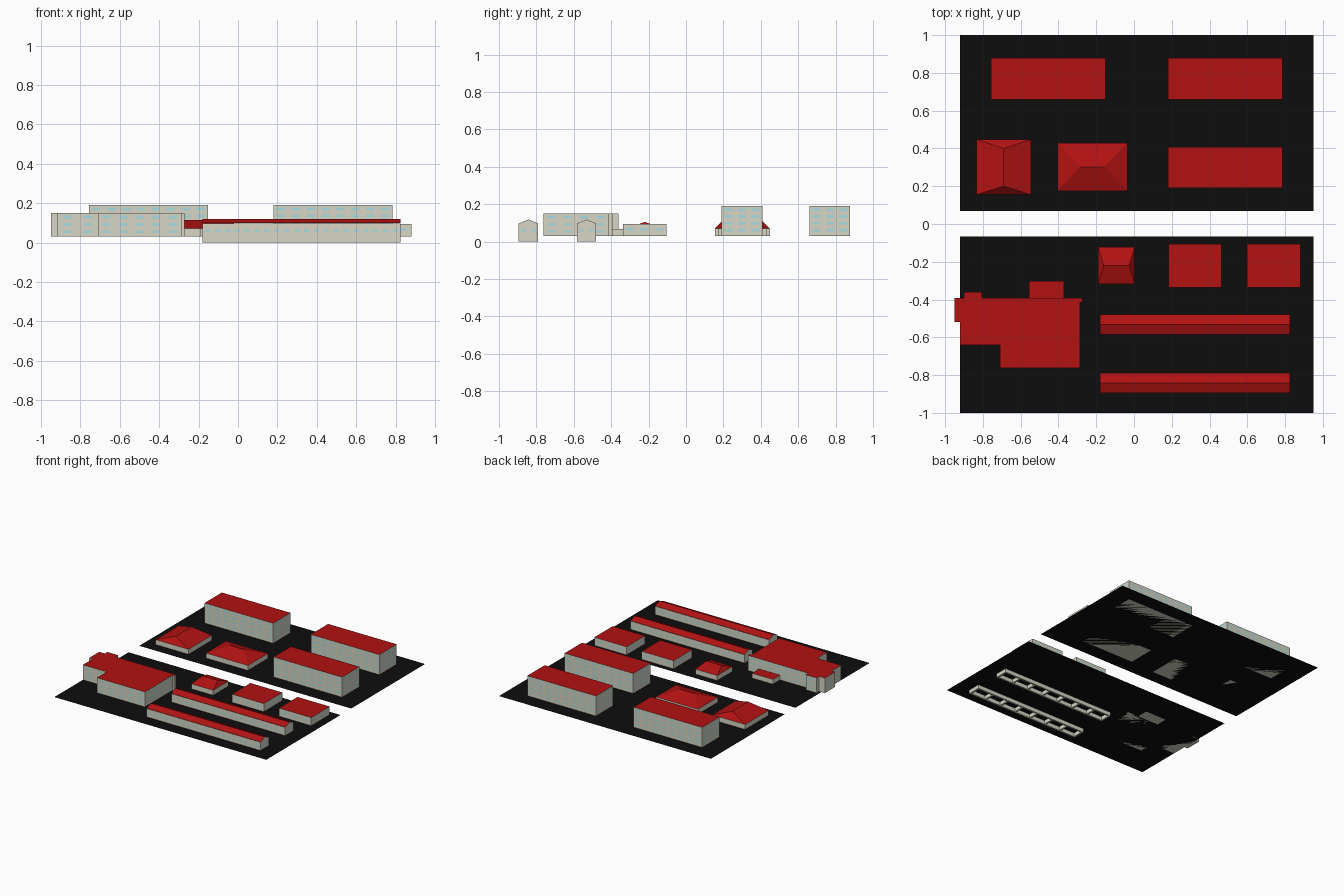
import bpy, math
from mathutils import Vector

if "Cube" in bpy.data.objects:
    bpy.data.objects.remove(bpy.data.objects["Cube"])

G = 0.03  # level of the ground sheets


def mat(name, rgb):
    m = bpy.data.materials.new(name)
    m.diffuse_color = (*rgb, 1)
    m.use_nodes = True
    m.node_tree.nodes["Principled BSDF"].inputs["Base Color"].default_value = m.diffuse_color
    return m


WALL = mat("wall", (0.68, 0.67, 0.56))
ROOF = mat("roof", (0.45, 0.006, 0.006))
GLASS = mat("glass", (0.40, 0.72, 0.75))
ASPHALT = mat("asphalt", (0.004, 0.004, 0.004))


def mesh(name, verts, faces, mats, idx=None):
    me = bpy.data.meshes.new(name)
    me.from_pydata(verts, [], faces)
    for m in mats:
        me.materials.append(m)
    for p, i in zip(me.polygons, idx or [0] * len(faces)):
        p.material_index = i
    ob = bpy.data.objects.new(name, me)
    bpy.context.collection.objects.link(ob)
    return ob


def prism(name, outline, z0, z1):
    """Vertical walls over a counter-clockwise plan, with a red flat roof."""
    n = len(outline)
    v = [(x, y, z) for z in (z0, z1) for x, y in outline]
    f = [(i, (i + 1) % n, n + (i + 1) % n, n + i) for i in range(n)]
    f += [tuple(range(n - 1, -1, -1)), tuple(range(n, 2 * n))]
    return mesh(name, v, f, [WALL, ROOF], [0] * (n + 1) + [1])


def rect(x0, x1, y0, y1):
    return [(x0, y0), (x1, y0), (x1, y1), (x0, y1)]


def windows(name, outline, floors, pitch=0.075, w=0.042, h=0.014):
    """Thin window panes laid on every wall of a plan."""
    v, f = [], []
    for i, p in enumerate(outline):
        a, b = Vector(p), Vector(outline[(i + 1) % len(outline)])
        length = (b - a).length
        n = int(length / pitch)
        if n < 1:
            continue
        d = (b - a) / length
        out = Vector((d.y, -d.x)) * 0.001
        for k in range(n):
            c = a + d * length * (k + 0.5) / n + out
            l, r = c - d * w / 2, c + d * w / 2
            for z in floors:
                s = len(v)
                v += [(*l, z - h / 2), (*r, z - h / 2), (*r, z + h / 2), (*l, z + h / 2)]
                f.append((s, s + 1, s + 2, s + 3))
    mesh(name, v, f, [GLASS])


def hip_house(name, x0, x1, y0, y1, ridge, eave, peak):
    """Low walls under a hipped roof; ridge = two plan points."""
    v = [(x, y, z) for z in (G, eave) for x, y in rect(x0, x1, y0, y1)]
    v += [(*p, peak) for p in ridge]
    f = [(i, (i + 1) % 4, 4 + (i + 1) % 4, 4 + i) for i in range(4)] + [(3, 2, 1, 0)]
    if ridge[0][1] == ridge[1][1]:  # ridge along x
        f += [(4, 5, 9, 8), (5, 6, 9), (6, 7, 8, 9), (7, 4, 8)]
    else:  # ridge along y
        f += [(4, 5, 8), (5, 6, 9, 8), (6, 7, 9), (7, 4, 8, 9)]
    mesh(name, v, f, [WALL, ROOF], [0] * 5 + [1] * 4)


def row_block(name, x0, x1, y0, y1, eave=0.097, peak=0.118, bays=7, t=0.013):
    """Long gabled row: hollow shell, cross walls, open underneath."""
    ym = (y0 + y1) / 2
    v, f, idx = [], [], []
    # gable ends and cross walls
    for k in range(bays + 1):
        a = x0 + (x1 - x0 - t) * k / bays
        s = len(v)
        v += [(x, y, z) for x in (a, a + t) for y, z in
              ((y0, 0), (y1, 0), (y1, eave), (ym, peak), (y0, eave))]
        f += [tuple(range(s + 4, s - 1, -1)), tuple(range(s + 5, s + 10)), (s, s + 1, s + 6, s + 5)]
        idx += [0, 0, 0]
    # long walls
    for a, b in ((y0, y0 + t), (y1 - t, y1)):
        s = len(v)
        v += [(x, y, z) for z in (0, eave) for x, y in rect(x0, x1, a, b)]
        f += [(s + i, s + (i + 1) % 4, s + 4 + (i + 1) % 4, s + 4 + i) for i in range(4)]
        f.append((s + 3, s + 2, s + 1, s))
        idx += [0] * 5
    # roof slopes
    s, e = len(v), 0.001
    v += [(x, y, z + e) for y, z in ((y0, eave), (ym, peak), (y1, eave)) for x in (x0, x1)]
    f += [(s, s + 1, s + 3, s + 2), (s + 2, s + 3, s + 5, s + 4)]
    idx += [1, 1]
    mesh(name, v, f, [WALL, ROOF], idx)
    # windows on the back and the ends
    windows(name + "_windows", [(x1, y0), (x1, y1), (x0, y1), (x0, y0)], [0.06], 0.05, 0.025)


# ground sheets either side of the road
for name, y0, y1 in (("ground_back", 0.07, 1.0), ("ground_front", -1.0, -0.065)):
    mesh(name, [(x, y, G) for x, y in rect(-0.92, 0.95, y0, y1)], [(0, 1, 2, 3)], [ASPHALT])

# tall four-storey blocks
for i, (x, y) in enumerate(((-0.757, 0.66), (0.18, 0.66), (0.18, 0.19))):
    plan = rect(x, x + 0.605, y, y + 0.218)
    prism(f"tall_block_{i}", plan, G, 0.19)
    windows(f"tall_block_windows_{i}", plan, [0.06, 0.097, 0.134, 0.17], 0.07)

# small flat-roofed blocks
for i, (x0, x1) in enumerate(((0.183, 0.464), (0.598, 0.882))):
    plan = rect(x0, x1, -0.337, -0.105)
    prism(f"small_block_{i}", plan, G, 0.095)
    windows(f"small_block_windows_{i}", plan, [0.065])

# hipped houses
hip_house("hip_house_left", -0.835, -0.545, 0.155, 0.448, [(-0.69, 0.2), (-0.69, 0.4)], 0.07, 0.118)
hip_house("hip_house_middle", -0.406, -0.035, 0.175, 0.43, [(-0.285, 0.303), (-0.155, 0.303)], 0.07, 0.115)
hip_house("hip_house_small", -0.19, 0.003, -0.317, -0.122, [(-0.16, -0.22), (-0.025, -0.22)], 0.07, 0.105)

# gabled rows
row_block("row_near", -0.18, 0.825, -0.895, -0.79)
row_block("row_far", -0.18, 0.825, -0.584, -0.48)

# large stepped building with bays and a low porch
main = [(-0.92, -0.64), (-0.71, -0.64), (-0.71, -0.763), (-0.287, -0.763), (-0.287, -0.415),
        (-0.272, -0.415), (-0.272, -0.392), (-0.805, -0.392), (-0.805, -0.36), (-0.9, -0.36),
        (-0.9, -0.392), (-0.95, -0.392), (-0.95, -0.52), (-0.92, -0.52)]
prism("main_building", main, G, 0.15)
windows("main_building_windows", main, [0.055, 0.092, 0.13])
porch = rect(-0.555, -0.37, -0.393, -0.302)
prism("porch", porch, G, 0.068)
